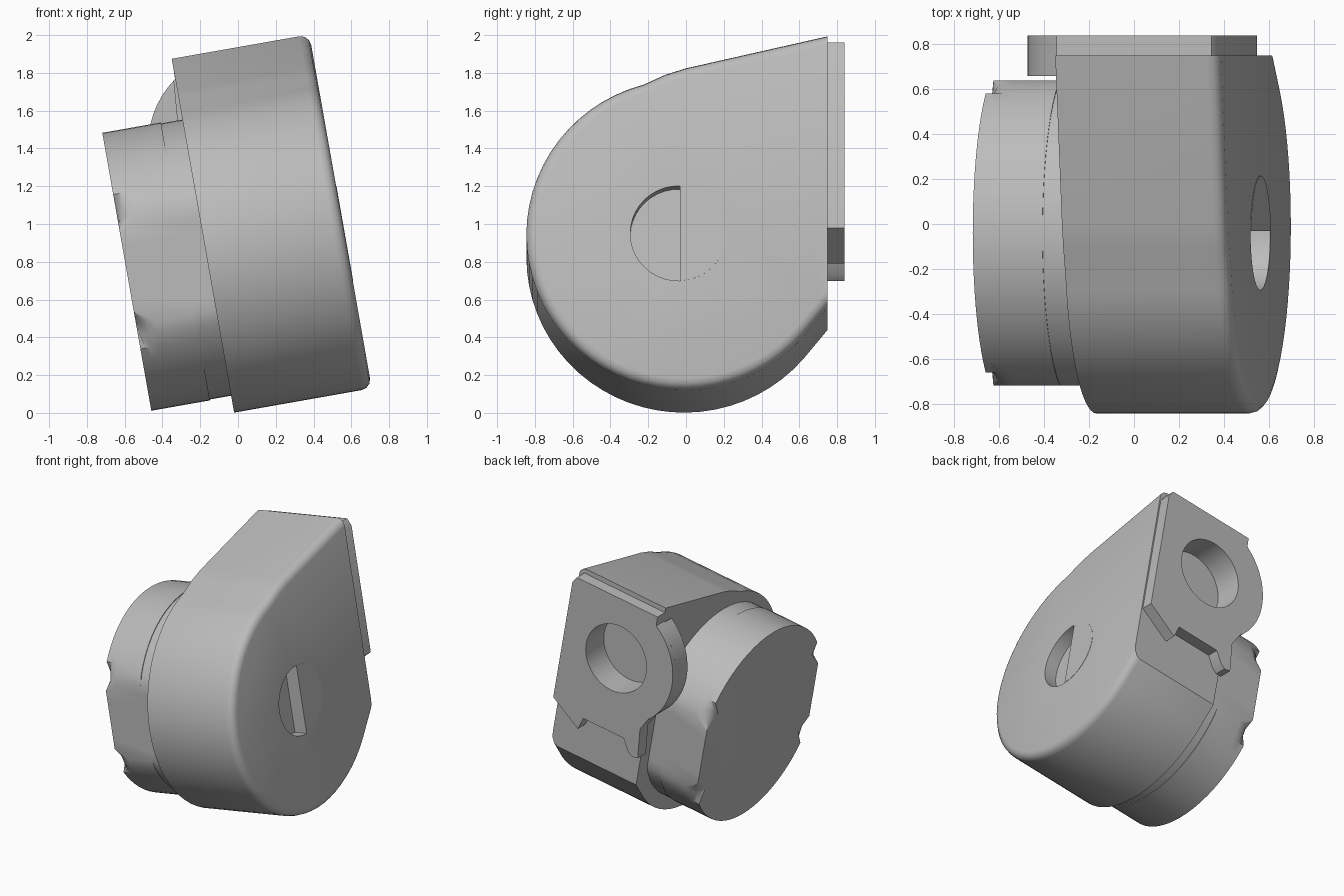
import bpy, bmesh
from math import sin, cos, radians, pi

if "Cube" in bpy.data.objects:
    bpy.data.objects.remove(bpy.data.objects["Cube"])

TILT = radians(-10)          # whole unit leans about y
AXLE = (-0.04, 0.838)        # axle centre (y, z) in the leaning frame
BACK = 0.75                  # flat rear of the housing

GREY = bpy.data.materials.new("plain_grey")
GREY.use_nodes = True
GREY.diffuse_color = (0.5, 0.5, 0.5, 1)
GREY.node_tree.nodes["Principled BSDF"].inputs["Base Color"].default_value = (0.5, 0.5, 0.5, 1)


def arc(cx, cy, r, a0, a1, n):
    return [(cx + r * cos(radians(a0 + (a1 - a0) * i / n)),
             cy + r * sin(radians(a0 + (a1 - a0) * i / n))) for i in range(n + 1)]


def circle(cx, cy, r, n=40):
    return arc(cx, cy, r, 0, 360, n)[:-1]


def prism(name, outline, axis, lo, hi, bevels=(), cut_y=None):
    """Extrude an outline along x or y; bevels = [(end position, width, segments)]."""
    place = (lambda d, a, b: (d, a, b)) if axis == "x" else (lambda d, a, b: (a, d, b))
    k = 0 if axis == "x" else 1
    bm = bmesh.new()
    rings = [[bm.verts.new(place(d, a, b)) for a, b in outline] for d in (lo, hi)]
    for ring in rings:
        bm.faces.new(ring)
    n = len(outline)
    for i in range(n):
        j = (i + 1) % n
        bm.faces.new((rings[0][i], rings[0][j], rings[1][j], rings[1][i]))
    for end, width, segs in bevels:
        edges = [e for e in bm.edges if all(abs(v.co[k] - end) < 1e-5 for v in e.verts)]
        bmesh.ops.bevel(bm, geom=edges, offset=width, segments=segs, profile=0.5, affect="EDGES")
    if cut_y is not None:
        res = bmesh.ops.bisect_plane(bm, geom=bm.verts[:] + bm.edges[:] + bm.faces[:],
                                     plane_co=(0, cut_y, 0), plane_no=(0, 1, 0), clear_outer=True)
        rim = [g for g in res["geom_cut"] if isinstance(g, bmesh.types.BMEdge)]
        bmesh.ops.holes_fill(bm, edges=rim)
    bmesh.ops.recalc_face_normals(bm, faces=bm.faces)
    mesh = bpy.data.meshes.new(name)
    bm.to_mesh(mesh)
    bm.free()
    mesh.materials.append(GREY)
    ob = bpy.data.objects.new(name, mesh)
    bpy.context.collection.objects.link(ob)
    ob.rotation_euler.y = TILT
    return ob


def select(ob):
    bpy.ops.object.select_all(action="DESELECT")
    ob.select_set(True)
    bpy.context.view_layer.objects.active = ob


def carve(ob, cutter):
    mod = ob.modifiers.new("carve", "BOOLEAN")
    mod.operation, mod.solver, mod.object = "DIFFERENCE", "EXACT", cutter
    bpy.context.view_layer.update()
    select(ob)
    bpy.ops.object.modifier_apply(modifier=mod.name)


# Teardrop housing, rounded on both rims and cut flat at the back
drop = arc(-0.01, 0.84, 0.835, 105, 319, 40)
drop += [(BACK, 0.45), (0.95, 0.72), (0.95, 1.953), (BACK, 1.907), (0.0, 1.735), (-0.11, 1.70)]
housing = prism("housing", drop, "x", -0.02, 0.72,
                [(-0.02, 0.06, 3), (0.72, 0.055, 3)], cut_y=BACK)


# Side cap and neck: a disc with flats at front and back
def flatted(r):
    return [(max(-0.72, min(0.64, y)), z) for y, z in circle(AXLE[0], AXLE[1], r, 64)]


cap = prism("side_cap", flatted(0.747), "x", -0.45, -0.135, [(-0.45, 0.1, 4)])
neck = prism("cap_neck", flatted(0.742), "x", -0.14, 0.02)

# Rear mounting plate with a round lobe and notched lower edge
HOLE = (0.257, 1.40)
plate_outline = [(0.47, 0.72), (0.71, 0.87), (0.71, 1.82), (0.68, 1.87), (-0.02, 1.87)]
plate_outline += arc(*HOLE, 0.485, 125, 226, 16)
plate_outline += [(-0.03, 0.95), (-0.05, 0.72), (0.0, 0.71), (0.04, 0.74), (0.09, 0.82), (0.44, 0.82)]
plate = prism("mounting_plate", plate_outline, "y", BACK - 0.01, 0.84)
lobe = prism("plate_lobe", arc(*HOLE, 0.485, 126, 225, 16), "y", 0.66, 0.80)

# Round blind hole in the rear
bore = prism("bore_cutter", circle(*HOLE, 0.26), "y", 0.62, 1.0)
for part in (plate, lobe, housing):
    carve(part, bore)

# Half-round recess in the axle face
recess = prism("recess_cutter", arc(AXLE[0], AXLE[1], 0.255, 88, 272, 20), "x", 0.62, 0.9)
carve(housing, recess)

for cutter in (bore, recess):
    bpy.data.objects.remove(cutter)

# Thin axle disc filling the other half of the recess
axle = prism("axle_face", arc(AXLE[0], AXLE[1], 0.255, -88, 88, 20), "x", 0.70, 0.722)

for ob in (housing, cap, neck, plate, lobe, axle):
    select(ob)
    bpy.ops.object.shade_smooth_by_angle(angle=radians(35))
